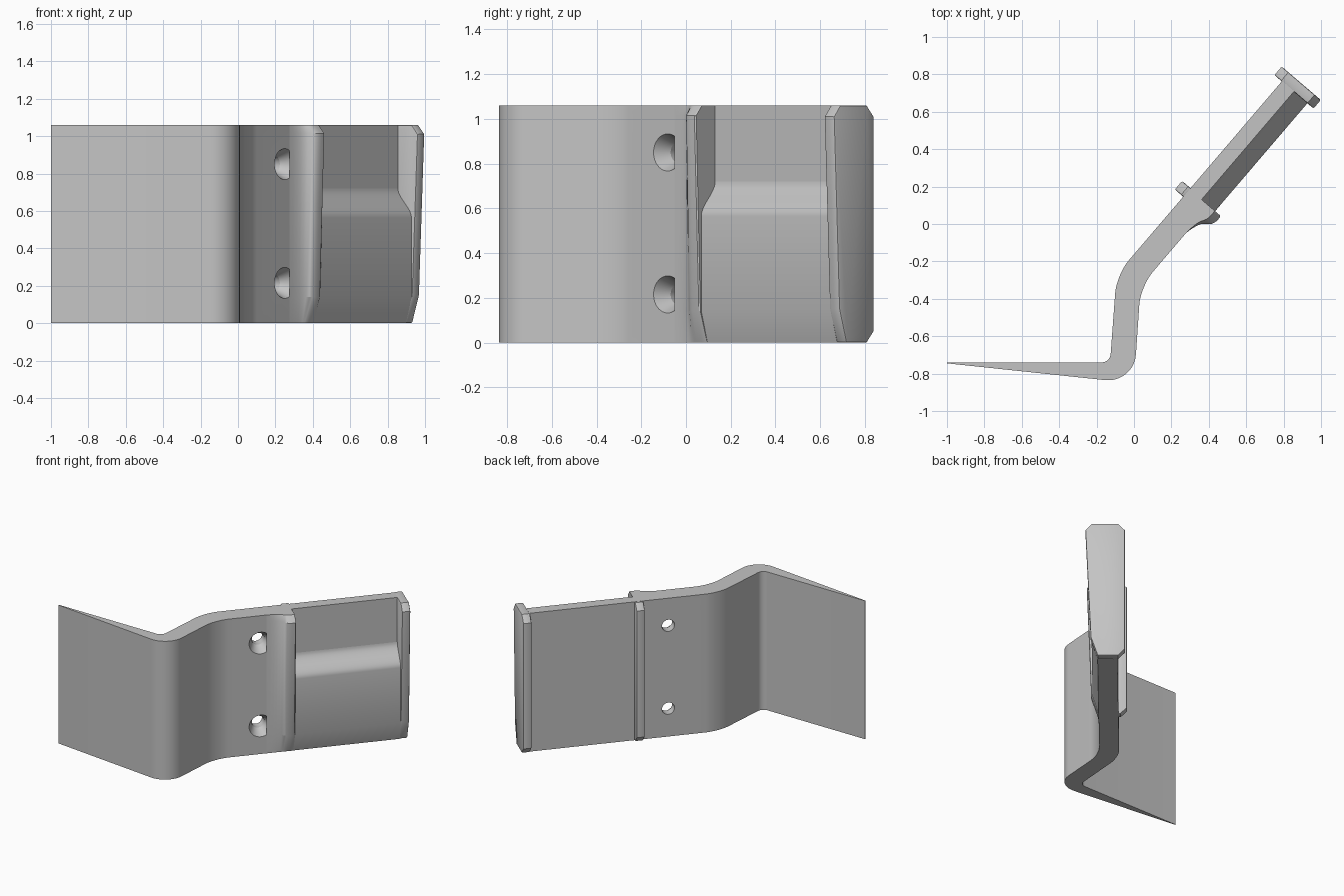
import bpy, bmesh, math
from mathutils import Vector

cube = bpy.data.objects.get("Cube")
if cube:
    bpy.data.objects.remove(cube, do_unlink=True)

HEIGHT = 1.06
FACE = 0.243      # front surface of the arm
BACK = 0.105      # back surface of the arm
LIP_END, ARM_END = 0.334, 1.097

grey = bpy.data.materials.new("light_grey")
grey.use_nodes = True
grey.diffuse_color = (0.55, 0.55, 0.55, 1)
grey.node_tree.nodes["Principled BSDF"].inputs["Base Color"].default_value = (0.55, 0.55, 0.55, 1)


def arm(u, n, z=0.0):
    """Point at distance u along the slanted arm, n towards its front."""
    return Vector((0.65 * u + 0.76 * n, 0.76 * u - 0.65 * n, z))


def loft(name, rings):
    """Solid skinned through rings of equal point count, capped at both ends."""
    bm = bmesh.new()
    rows = [[bm.verts.new(p) for p in ring] for ring in rings]
    for a, b in zip(rows, rows[1:]):
        for i in range(len(a)):
            j = (i + 1) % len(a)
            bm.faces.new((a[i], a[j], b[j], b[i]))
    bm.faces.new(rows[0][::-1])
    bm.faces.new(rows[-1])
    bmesh.ops.recalc_face_normals(bm, faces=bm.faces)
    mesh = bpy.data.meshes.new(name)
    bm.to_mesh(mesh)
    bm.free()
    mesh.materials.append(grey)
    ob = bpy.data.objects.new(name, mesh)
    bpy.context.collection.objects.link(ob)
    return ob


def along_arm(name, profile, u0, u1):
    """Extrude an (n, z) profile along the arm."""
    return loft(name, [[arm(u, n, z) for n, z in profile] for u in (u0, u1)])


def apply_mod(ob, kind, **settings):
    mod = ob.modifiers.new(kind.lower(), kind)
    for key, value in settings.items():
        setattr(mod, key, value)
    bpy.context.view_layer.objects.active = ob
    bpy.ops.object.modifier_apply(modifier=mod.name)


def rounded(points, steps=10):
    """Outline with each (point, tangent length) corner rounded off."""
    out = []
    for i, (p, t) in enumerate(points):
        if not t:
            out.append(p)
            continue
        a = p + (points[i - 1][0] - p).normalized() * t
        d = p + (points[(i + 1) % len(points)][0] - p).normalized() * t
        b, c = a.lerp(p, 0.55), d.lerp(p, 0.55)
        for k in range(steps + 1):
            s = k / steps
            r = 1 - s
            out.append(a * r**3 + b * 3 * r * r * s + c * 3 * r * s * s + d * s**3)
    return out


# Bent plate: tapered blade, upright web and slanted arm
outline = rounded([
    (Vector((-1, -0.745, 0)), 0),
    (Vector((0, -0.851, 0)), 0.155),
    (Vector((0.035, -0.333, 0)), 0.1),
    (arm(LIP_END, FACE), 0),
    (arm(LIP_END, 0.19), 0),
    (arm(ARM_END, 0.19), 0),
    (arm(ARM_END, BACK), 0),
    (Vector((-0.0934, -0.271, 0)), 0.1),
    (Vector((-0.128, -0.74, 0)), 0.045),
    (Vector((-1, -0.74, 0)), 0),
])
plate = loft("bent_plate", [[p + Vector((0, 0, z)) for p in outline] for z in (0, HEIGHT)])

# Countersunk screw holes through the arm
for z in (0.215, 0.85):
    rings = []
    for n, r in ((0.05, 0.045), (0.17, 0.045), (FACE, 0.083), (0.28, 0.083)):
        rings.append([arm(0.1 + r * math.cos(a), n, z + r * math.sin(a))
                      for a in (math.tau * k / 48 for k in range(48))])
    cutter = loft("hole_cutter", rings)
    cutter.hide_render = True
    apply_mod(plate, "BOOLEAN", operation="DIFFERENCE", solver="EXACT", object=cutter)
    bpy.data.objects.remove(cutter, do_unlink=True)

# Raised lower panel with a curved shoulder
shoulder = []
for k in range(13):
    s = k / 12
    shoulder.append((0.285 - 0.095 * s * s * (3 - 2 * s), 0.565 + 0.155 * s))
panel = along_arm("raised_panel",
                  [(0.19, 0), (FACE, 0), (0.285, 0.14)] + shoulder, LIP_END, ARM_END)

# Front lip: concave sweep rising to a crest, tapering downwards
sweep = [(0.14, 0), (0.165, 0.05), (0.19, 0.13), (0.21, 0.22), (0.23, 0.34), (0.245, 0.5),
         (0.26, 0.72), (0.272, 0.88), (0.288, 0.97), (0.305, 1), (0.328, 1), (LIP_END, 0.93), (LIP_END, 0)]
lip = loft("front_lip", [[arm(u, FACE + h * s, z) for u, s in sweep]
                         for z, h in ((0, 0.002), (0.14, 0.052), (1.015, 0.083), (HEIGHT, 0.04))])

# End flange with cut corners and a tapering front edge
flange = along_arm("end_flange", [
    (0.1, 0), (FACE, 0), (0.291, 0.15), (0.328, 1.01),
    (0.285, HEIGHT), (0.1, HEIGHT), (0.053, 1.01), (0.053, 0.05)], ARM_END - 0.004, 1.153)
apply_mod(flange, "BEVEL", width=0.008, segments=2, limit_method="ANGLE", angle_limit=math.radians(60))

# Narrow rib on the back of the arm
rib = along_arm("back_rib", [
    (BACK + 0.005, 0), (BACK + 0.005, HEIGHT), (0.09, HEIGHT), (0.046, 1.015),
    (0.046, 0.045), (0.09, 0)], 0.282, 0.342)
apply_mod(rib, "BEVEL", width=0.008, segments=2, limit_method="ANGLE", angle_limit=math.radians(60))

# Smooth the rounded surfaces, keep the edges sharp
bpy.ops.object.select_all(action="DESELECT")
for ob in (plate, panel, lip, flange, rib):
    ob.select_set(True)
bpy.context.view_layer.objects.active = plate
bpy.ops.object.shade_smooth_by_angle(angle=math.radians(25))
